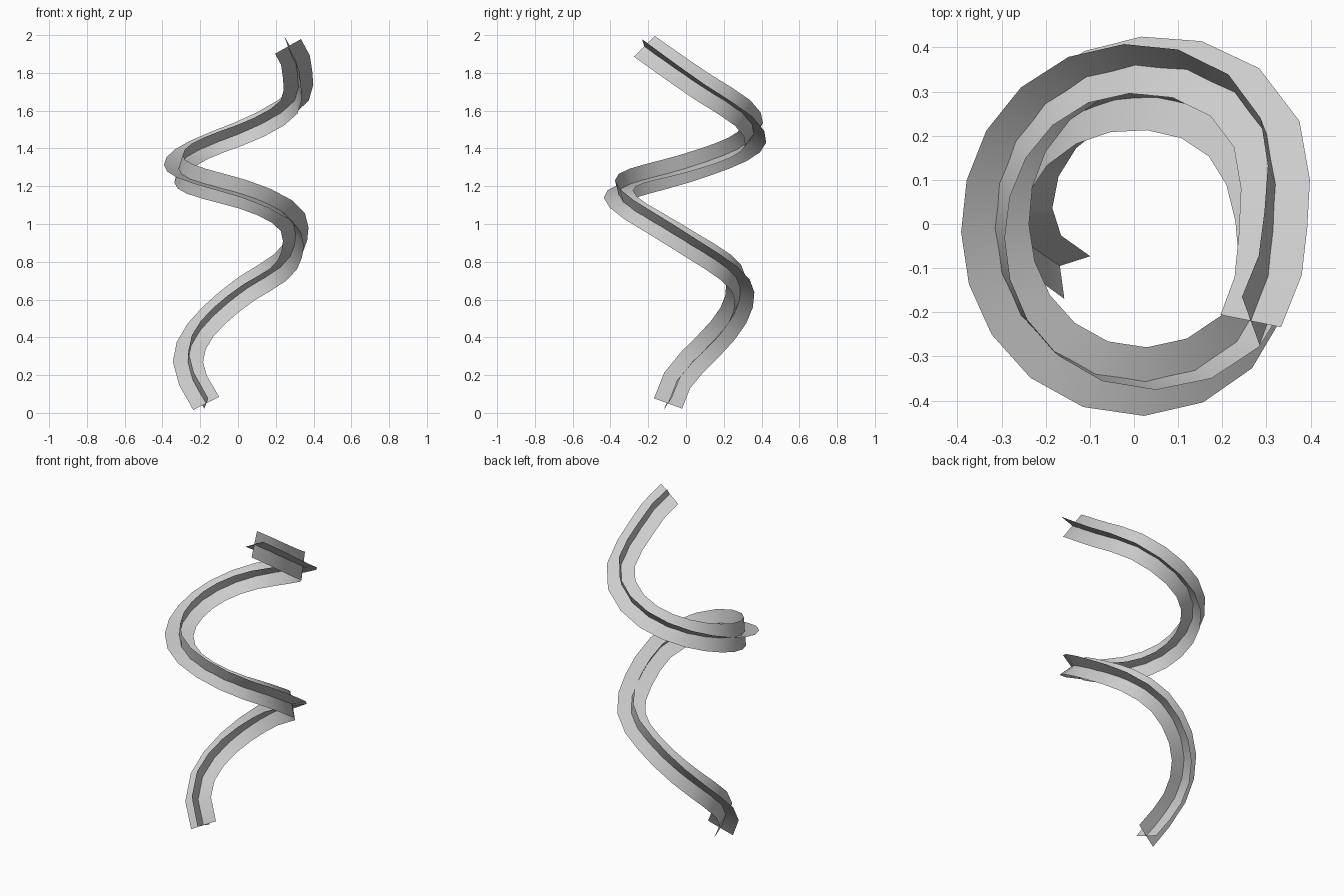
import bpy, math
from mathutils import Vector, Quaternion

if "Cube" in bpy.data.objects:
    bpy.data.objects.remove(bpy.data.objects["Cube"])

# Rising clockwise path: angle in degrees, radius, height
KEYS = [(209.5, .193, .05), (180, .262, .235), (90, .287, .625), (45, .308, .765),
        (0, .302, .905), (-45, .352, 1.055), (-90, .357, 1.165), (-180, .315, 1.295),
        (-270, .36, 1.475), (-315, .374, 1.615),
        (-360, .316, 1.785), (-399.7, .344, 1.94)]
HALF = 0.08
SEGMENTS = 33


def slope(i, c):
    a, b = max(i - 1, 0), min(i + 1, len(KEYS) - 1)
    return (KEYS[b][c] - KEYS[a][c]) / (KEYS[b][0] - KEYS[a][0])


def path_point(angle):
    i = 0
    while i < len(KEYS) - 2 and angle < KEYS[i + 1][0]:
        i += 1
    p, q = KEYS[i], KEYS[i + 1]
    span = q[0] - p[0]
    t = (angle - p[0]) / span

    def hermite(c):
        return ((2*t**3 - 3*t**2 + 1) * p[c] + (t**3 - 2*t**2 + t) * span * slope(i, c)
                + (3*t**2 - 2*t**3) * q[c] + (t**3 - t**2) * span * slope(i + 1, c))
    r, z, a = hermite(1), hermite(2), math.radians(angle)
    return Vector((r * math.cos(a), r * math.sin(a), z))


def tangent(angle):
    hi = min(angle + .5, KEYS[0][0])
    lo = max(angle - .5, KEYS[-1][0])
    return (path_point(lo) - path_point(hi)).normalized()


def square_to(v, t):
    return (v - t * v.dot(t)).normalized()


# Carry the cross-section along the path with minimum twist
STEPS = SEGMENTS * 10
angles = [KEYS[0][0] + (KEYS[-1][0] - KEYS[0][0]) * k / STEPS for k in range(STEPS + 1)]
tans = [tangent(a) for a in angles]
sides = [square_to(Vector((.062, .025, .045)), tans[0])]
for k in range(STEPS):
    turn = tans[k].rotation_difference(tans[k + 1])
    sides.append(square_to(turn @ sides[-1], tans[k + 1]))

# Spread the remaining roll so the end cross lines up
goal = square_to(Vector((.077, -.002, .03)), tans[-1])
err = math.atan2(sides[-1].cross(goal).dot(tans[-1]), sides[-1].dot(goal))
quarter = math.pi / 2
err -= quarter * round(err / quarter)
err += quarter


def ribbon(name, roll):
    verts = []
    for k in range(0, STEPS + 1, 10):
        q = Quaternion(tans[k], roll + err * k / STEPS)
        side = q @ sides[k] * HALF
        c = path_point(angles[k])
        verts += [c - side, c + side]
    faces = [(2*i, 2*i + 1, 2*i + 3, 2*i + 2) for i in range(SEGMENTS)]
    mesh = bpy.data.meshes.new(name)
    mesh.from_pydata([tuple(v) for v in verts], [], faces)
    mesh.shade_smooth()
    obj = bpy.data.objects.new(name, mesh)
    bpy.context.collection.objects.link(obj)


# Two crossing strips
ribbon("spiral_strip_a", 0)
ribbon("spiral_strip_b", quarter)
